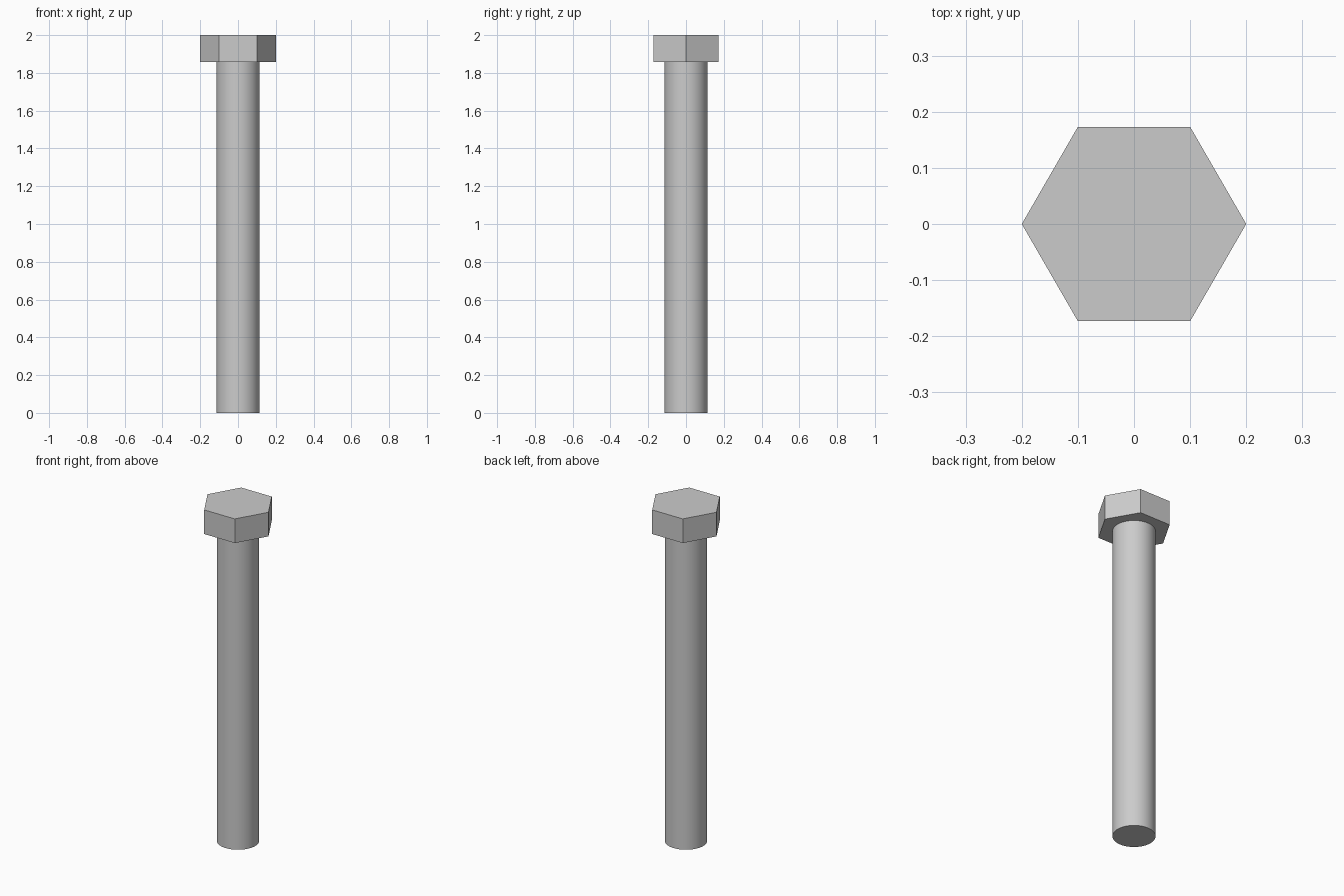
import bpy
import math

cube = bpy.data.objects.get("Cube")
if cube:
    bpy.data.objects.remove(cube, do_unlink=True)

# Plain grey metal
steel = bpy.data.materials.new("grey_steel")
steel.use_nodes = True
GREY = (0.6, 0.6, 0.6, 1.0)
steel.diffuse_color = GREY
steel.node_tree.nodes["Principled BSDF"].inputs["Base Color"].default_value = GREY

HEAD_BOTTOM = 1.857
TOP = 2.0


def prism(name, sides, radius, z0, z1, turn=0.0):
    bpy.ops.mesh.primitive_cylinder_add(
        vertices=sides, radius=radius, depth=z1 - z0,
        location=(0, 0, (z0 + z1) / 2), rotation=(0, 0, turn))
    obj = bpy.context.object
    obj.name = name
    obj.data.materials.append(steel)
    return obj


# Round smooth shaft
prism("shaft", 64, 0.114, 0.0, HEAD_BOTTOM)
bpy.ops.object.shade_smooth_by_angle(angle=math.radians(30))

# Flat six-sided head with corners on the x axis
prism("hex_head", 6, 0.2, HEAD_BOTTOM, TOP, math.radians(30))
